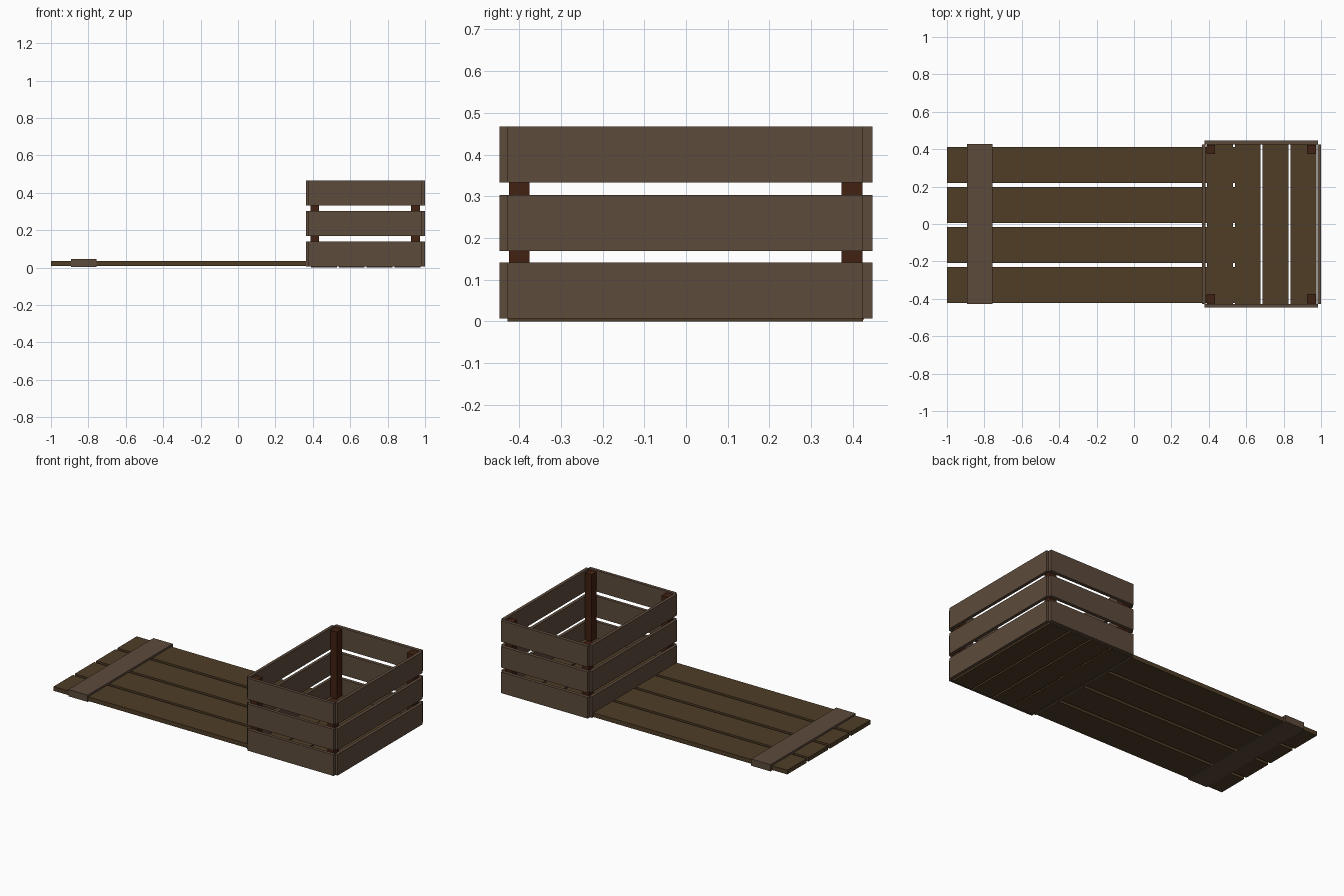
import bpy

if "Cube" in bpy.data.objects:
    bpy.data.objects.remove(bpy.data.objects["Cube"])


def material(name, color):
    m = bpy.data.materials.new(name)
    m.diffuse_color = (*color, 1)
    m.use_nodes = True
    m.node_tree.nodes["Principled BSDF"].inputs["Base Color"].default_value = m.diffuse_color
    return m


grey_wood = material("grey_wood", (0.11, 0.07, 0.045))
brown_wood = material("brown_wood", (0.08, 0.047, 0.02))
dark_wood = material("dark_wood", (0.055, 0.015, 0.006))


def board(name, x, y, z, mat):
    """Box spanning the given (min, max) ranges."""
    ranges = (x, y, z)
    bpy.ops.mesh.primitive_cube_add(size=1, location=[(a + b) / 2 for a, b in ranges])
    ob = bpy.context.object
    ob.name = name
    ob.scale = [b - a for a, b in ranges]
    bpy.ops.object.transform_apply(location=False, rotation=False, scale=True)
    ob.data.materials.append(mat)
    return ob


# Long deck planks, running a little way under the crate
for i in range(4):
    y = -0.422 + i * 0.2137
    board("deck_plank", (-1.0, 0.54), (y, y + 0.193), (0.008, 0.035), brown_wood)

# Cross batten wrapped around the free end of the deck
board("deck_batten", (-0.893, -0.757), (-0.427, 0.427), (0.004, 0.047), grey_wood)

# Crate floor slats
for i in range(4):
    x = 0.39 + i * 0.149
    board("crate_floor_slat", (x, x + 0.138), (-0.428, 0.425), (0.0, 0.037), brown_wood)

# Crate walls: three tiers of slats on each side
for z in (0.007, 0.169, 0.333):
    tier = (z, z + 0.134)
    board("crate_left_slat", (0.363, 0.382), (-0.428, 0.425), tier, grey_wood)
    board("crate_right_slat", (0.98, 1.0), (-0.428, 0.425), tier, grey_wood)
    board("crate_front_slat", (0.378, 0.985), (-0.447, -0.427), tier, grey_wood)
    board("crate_back_slat", (0.378, 0.985), (0.425, 0.447), tier, grey_wood)

# Corner posts inside the crate
for x in (0.387, 0.925):
    for y in (-0.425, 0.373):
        board("corner_post", (x, x + 0.047), (y, y + 0.05), (0.01, 0.46), dark_wood)
